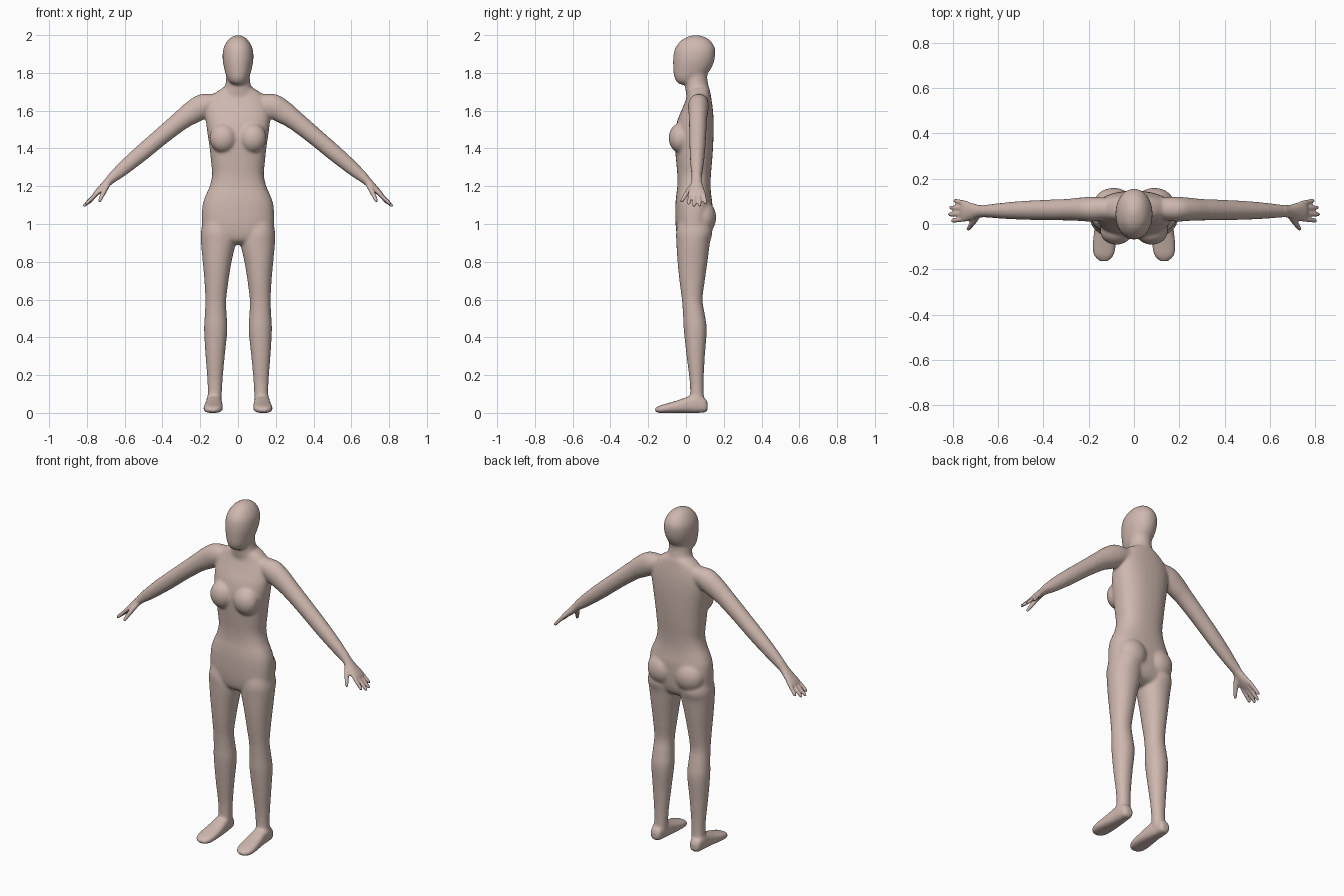
import bpy, bmesh, math
from mathutils import Vector, Matrix

bm = bmesh.new()


def spow(v, p):
    return math.copysign(abs(v) ** p, v)


def skin(rings, n=2.0, segs=32, steps=5):
    """Loft closed rings (centre, u, v), smoothed along the length."""
    fine = []
    for i in range(len(rings) - 1):
        a, b = rings[max(i - 1, 0)], rings[i]
        c, d = rings[i + 1], rings[min(i + 2, len(rings) - 1)]
        for s in range(steps):
            t = s / steps
            fine.append([0.5 * (2 * q + (r - p) * t + (2 * p - 5 * q + 4 * r - w) * t * t
                                + (3 * q - p - 3 * r + w) * t ** 3)
                         for p, q, r, w in zip(a, b, c, d)])
    fine.append(rings[-1])
    loops = []
    for centre, u, v in fine:
        loops.append([bm.verts.new(centre
                                   + u * spow(math.cos(k * math.tau / segs), 2 / n)
                                   + v * spow(math.sin(k * math.tau / segs), 2 / n))
                      for k in range(segs)])
    faces = [bm.faces.new(loops[0][::-1]), bm.faces.new(loops[-1])]
    for lo, hi in zip(loops, loops[1:]):
        for k in range(segs):
            j = (k + 1) % segs
            faces.append(bm.faces.new((lo[k], lo[j], hi[j], hi[k])))
    bmesh.ops.recalc_face_normals(bm, faces=faces)


def stack(rows, n=2.0, side=1):
    """Upright loft: rows of z, x0, x1, y0, y1."""
    skin([(Vector((side * (x0 + x1) / 2, (y0 + y1) / 2, z)),
           Vector(((x1 - x0) / 2, 0, 0)), Vector((0, (y1 - y0) / 2, 0)))
          for z, x0, x1, y0, y1 in rows], n)


def limb(rows, side, segs=24):
    """Tube through x, y, z with thickness and y half-width."""
    pts = [Vector((side * r[0], r[1], r[2])) for r in rows]
    rings = []
    for i, p in enumerate(pts):
        d = (pts[min(i + 1, len(pts) - 1)] - pts[max(i - 1, 0)]).normalized()
        v = Vector((0, 1, 0))
        v = (v - d * v.dot(d)).normalized()
        rings.append((p, d.cross(v) * rows[i][3], v * rows[i][4]))
    skin(rings, 2.0, segs)


def ball(loc, size):
    bmesh.ops.create_uvsphere(bm, u_segments=32, v_segments=20, radius=1,
                              matrix=Matrix.Translation(loc) @ Matrix.Diagonal((*size, 1)))


# torso and pelvis
stack([(z, -w, w, f, b) for z, w, f, b in [
    (.89, .05, .0, .07), (.91, .11, -.035, .11), (.95, .182, -.05, .13), (1.02, .192, -.056, .138),
    (1.1, .188, -.056, .14), (1.15, .172, -.052, .134), (1.2, .15, -.046, .13),
    (1.26, .137, -.046, .132), (1.33, .143, -.052, .138), (1.4, .15, -.058, .143),
    (1.48, .162, -.06, .146), (1.55, .17, -.045, .146), (1.61, .168, -.02, .142),
    (1.66, .15, .0, .135), (1.69, .125, .008, .13), (1.715, .09, .012, .125),
    (1.73, .06, .02, .115)]], 2.4)

# neck
stack([(z, -w, w, f, b) for z, w, f, b in [
    (1.64, .11, .01, .13), (1.69, .09, .0, .128), (1.73, .07, -.005, .12),
    (1.77, .063, -.01, .113), (1.82, .06, -.01, .115)]])

# head
stack([(z, -w, w, f, b) for z, w, f, b in [
    (1.738, .018, -.03, .02), (1.75, .042, -.048, .05), (1.78, .061, -.063, .1),
    (1.83, .075, -.068, .137), (1.88, .082, -.068, .153), (1.93, .077, -.058, .154),
    (1.97, .056, -.028, .13), (1.99, .033, .005, .1), (2.0, .01, .04, .065)]], 2.1)

for side in (-1, 1):
    # chest and seat
    ball((side * .078, -.032, 1.455), (.072, .06, .078))
    ball((side * .09, .09, 1.035), (.088, .07, .09))

    # leg
    stack([(1.03, .03, .18, -.035, .12), (.96, .02, .196, -.052, .14),
           (.9, .013, .196, -.051, .127), (.8, .034, .187, -.045, .114),
           (.7, .05, .178, -.035, .1), (.6, .062, .173, -.022, .088),
           (.52, .06, .176, -.016, .1), (.44, .056, .18, -.012, .11),
           (.3, .07, .172, .003, .1), (.18, .081, .163, .018, .094),
           (.1, .085, .161, .022, .094), (.04, .088, .164, .02, .1)], 2.1, side)

    # foot
    skin([(Vector((side * (x0 + x1) / 2, y, (z0 + z1) / 2)),
           Vector(((x1 - x0) / 2, 0, 0)), Vector((0, 0, (z1 - z0) / 2)))
          for y, x0, x1, z0, z1 in [
              (.115, .112, .145, .02, .05), (.102, .098, .16, .004, .075),
              (.06, .09, .168, 0, .1), (.02, .085, .17, 0, .09), (-.04, .081, .177, 0, .068),
              (-.1, .082, .182, 0, .05), (-.14, .092, .175, 0, .038),
              (-.163, .115, .152, .007, .024)]], 2.6)

    # arm and palm
    limb([(.1, .07, 1.65, .04, .045), (.18, .066, 1.627, .064, .055),
          (.24, .065, 1.592, .062, .052), (.3, .063, 1.55, .053, .048),
          (.4, .062, 1.469, .047, .045), (.51, .06, 1.376, .044, .041),
          (.6, .058, 1.3, .038, .034), (.65, .057, 1.257, .031, .029),
          (.685, .056, 1.225, .023, .028), (.72, .056, 1.19, .019, .038),
          (.75, .057, 1.163, .014, .044), (.765, .057, 1.15, .008, .036)], side)

    # fingers
    for y0, y1, x, z in ((.024, .013, .807, 1.103), (.046, .042, .82, 1.092),
                         (.068, .073, .815, 1.094), (.09, .104, .795, 1.107)):
        a, b = Vector((.735, y0, 1.175)), Vector((x, y1, z))
        limb([(*a.lerp(b, t), r, r) for t, r in
              ((0, .011), (.5, .0105), (.85, .0095), (.97, .007), (1, .004))], side, 12)

    # thumb
    limb([(.69, .04, 1.21, .015, .015), (.708, .013, 1.175, .014, .014),
          (.722, -.008, 1.145, .011, .011), (.732, -.022, 1.123, .009, .009),
          (.734, -.026, 1.117, .004, .004)], side, 12)

mesh = bpy.data.meshes.new("body")
bm.to_mesh(mesh)
bm.free()
body = bpy.data.objects.new("body", mesh)
bpy.context.collection.objects.link(body)
bpy.context.view_layer.objects.active = body
body.select_set(True)

# fuse all parts into one skin
fuse = body.modifiers.new("fuse", "REMESH")
fuse.mode = "VOXEL"
fuse.voxel_size = .006
bpy.ops.object.modifier_apply(modifier=fuse.name)

# soften the large forms, keep hands and feet crisp
group = body.vertex_groups.new(name="large_forms")
group.add([v.index for v in body.data.vertices
           if abs(v.co.x) < .67 and v.co.z > .08], 1.0, "REPLACE")
for name, count, use in (("soften", 22, group.name), ("polish", 2, "")):
    mod = body.modifiers.new(name, "SMOOTH")
    mod.factor = .5
    mod.iterations = count
    mod.vertex_group = use
    bpy.ops.object.modifier_apply(modifier=mod.name)

# skin colour
skin_mat = bpy.data.materials.new("pale_skin")
skin_mat.diffuse_color = (.62, .48, .43, 1)
body.data.materials.clear()
body.data.materials.append(skin_mat)
for poly in body.data.polygons:
    poly.material_index = 0
bpy.ops.object.shade_smooth()
